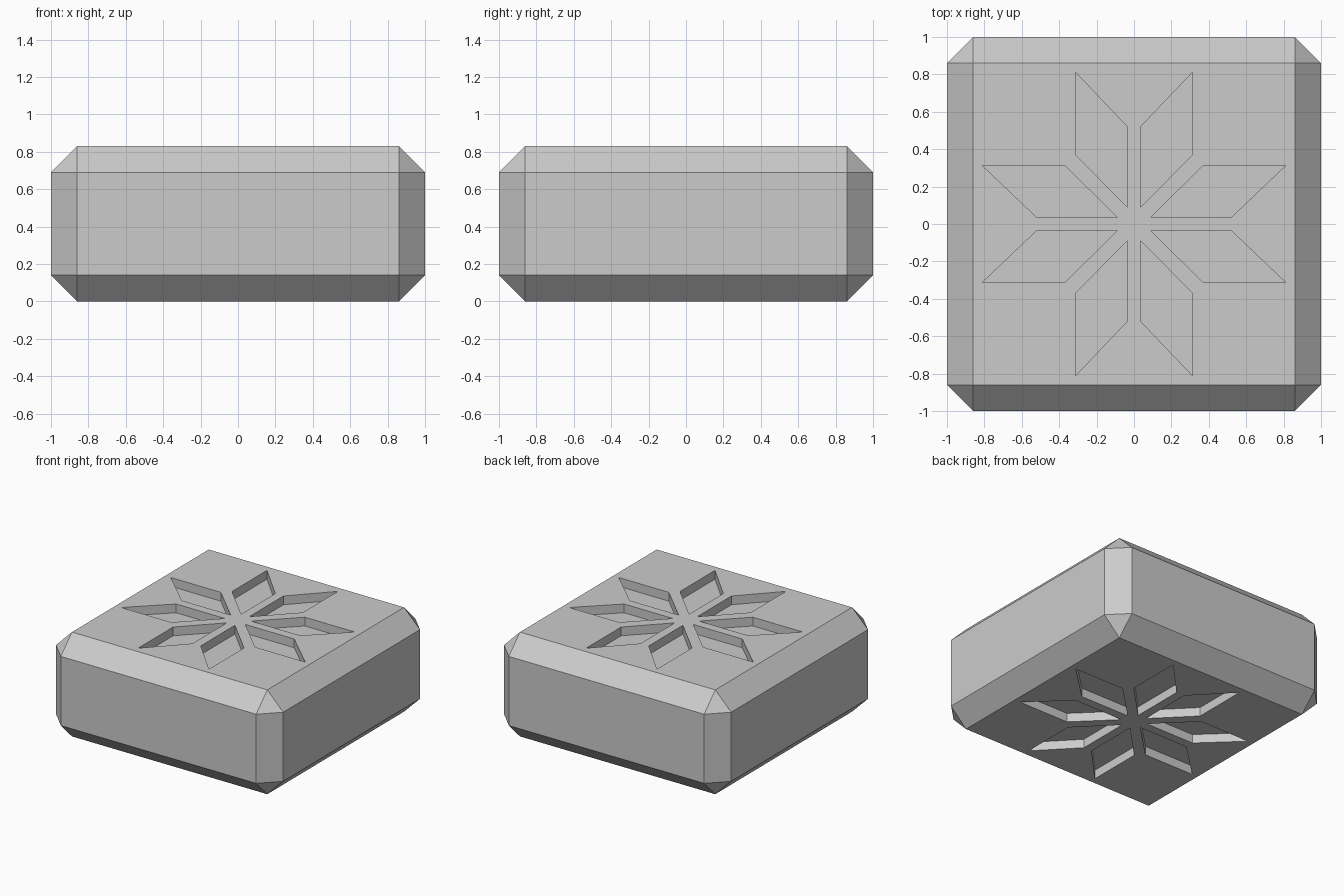
import bpy
import bmesh
from math import pi
from mathutils import Matrix, Vector

HEIGHT = 0.83
CHAMFER = 0.14
DEPTH = 0.07
PETAL = [(0.036, 0.09), (0.036, 0.52), (0.312, 0.81), (0.312, 0.37)]

if "Cube" in bpy.data.objects:
    bpy.data.objects.remove(bpy.data.objects["Cube"], do_unlink=True)

grey = bpy.data.materials.new("plain_grey")
grey.use_nodes = True
grey.diffuse_color = (0.6, 0.6, 0.6, 1)
grey.node_tree.nodes["Principled BSDF"].inputs["Base Color"].default_value = grey.diffuse_color


def make_object(name, bm):
    bmesh.ops.recalc_face_normals(bm, faces=bm.faces)
    mesh = bpy.data.meshes.new(name)
    bm.to_mesh(mesh)
    bm.free()
    mesh.materials.append(grey)
    obj = bpy.data.objects.new(name, mesh)
    bpy.context.collection.objects.link(obj)
    return obj


def add_petal(bm, turn, flip, bottom, top):
    """One closed diamond prism, turned and mirrored into place."""
    place = Matrix.Rotation(turn, 4, "Z") @ Matrix.Diagonal((flip, 1, 1, 1))
    face = bm.faces.new([bm.verts.new(place @ Vector((x, y, bottom))) for x, y in PETAL])
    side = bmesh.ops.extrude_face_region(bm, geom=[face], use_keep_orig=True)["geom"]
    verts = [v for v in side if isinstance(v, bmesh.types.BMVert)]
    bmesh.ops.translate(bm, verts=verts, vec=(0, 0, top - bottom))


# Chamfered block
bm = bmesh.new()
bmesh.ops.create_cube(bm, size=1)
bmesh.ops.scale(bm, verts=bm.verts, vec=(2, 2, HEIGHT))
bmesh.ops.translate(bm, verts=bm.verts, vec=(0, 0, HEIGHT / 2))
bmesh.ops.bevel(bm, geom=bm.edges[:], offset=CHAMFER, offset_type="OFFSET",
                segments=1, affect="EDGES")
block = make_object("chamfered_block", bm)

# Eight-petal star recesses in the top and the underside
bm = bmesh.new()
for bottom, top in ((HEIGHT - DEPTH, HEIGHT + 0.1), (-0.1, DEPTH)):
    for quarter in range(4):
        for flip in (1, -1):
            add_petal(bm, quarter * pi / 2, flip, bottom, top)
cutter = make_object("petal_cutter", bm)
cutter.hide_render = True

cut = block.modifiers.new("star_recesses", "BOOLEAN")
cut.operation = "DIFFERENCE"
cut.solver = "EXACT"
cut.object = cutter
bpy.context.view_layer.objects.active = block
bpy.ops.object.modifier_apply(modifier=cut.name)
bpy.data.objects.remove(cutter, do_unlink=True)
